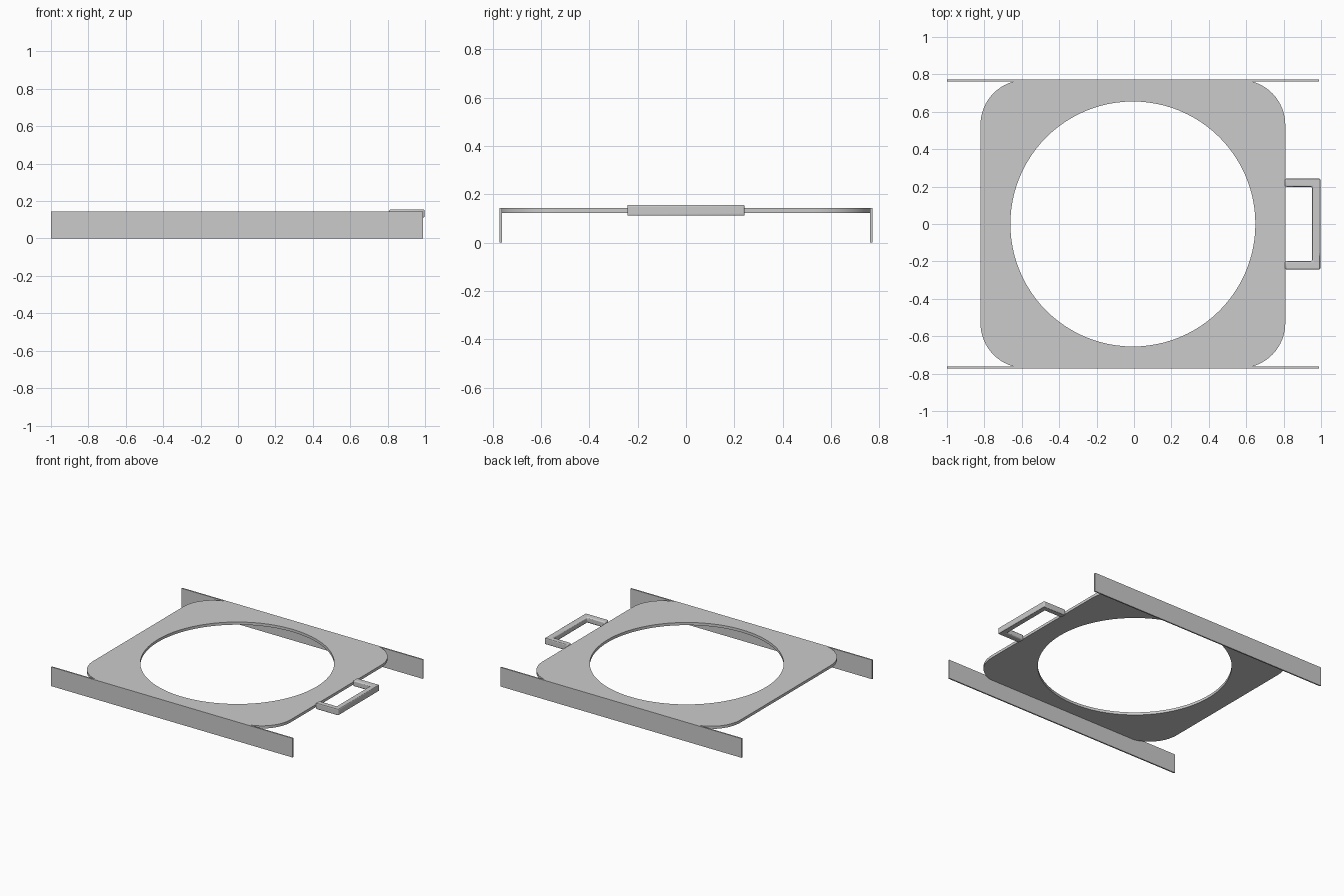
import bpy, bmesh, math

cube = bpy.data.objects.get("Cube")
if cube:
    bpy.data.objects.remove(cube, do_unlink=True)

grey = bpy.data.materials.new("plain grey")
grey.use_nodes = True
colour = (0.6, 0.6, 0.6, 1)
grey.diffuse_color = colour
grey.node_tree.nodes["Principled BSDF"].inputs["Base Color"].default_value = colour


def add_object(name, bm):
    bmesh.ops.recalc_face_normals(bm, faces=bm.faces)
    mesh = bpy.data.meshes.new(name)
    bm.to_mesh(mesh)
    bm.free()
    mesh.materials.append(grey)
    obj = bpy.data.objects.new(name, mesh)
    bpy.context.collection.objects.link(obj)
    return obj


def smooth(obj, degrees=35):
    bpy.ops.object.select_all(action='DESELECT')
    obj.select_set(True)
    bpy.context.view_layer.objects.active = obj
    bpy.ops.object.shade_smooth_by_angle(angle=math.radians(degrees))


def extrude_loops(name, loops, z0, z1):
    """Fill an outline, with any holes in it, and raise it from z0 to z1."""
    bm = bmesh.new()
    edges = []
    for loop in loops:
        verts = [bm.verts.new((x, y, z0)) for x, y in loop]
        edges += [bm.edges.new((a, b)) for a, b in zip(verts, verts[1:] + verts[:1])]
    bmesh.ops.triangle_fill(bm, edges=edges, use_beauty=True)
    ext = bmesh.ops.extrude_face_region(bm, geom=bm.faces[:], use_keep_orig=True)
    top = [g for g in ext["geom"] if isinstance(g, bmesh.types.BMVert)]
    bmesh.ops.translate(bm, verts=top, vec=(0, 0, z1 - z0))
    return add_object(name, bm)


def arc(cx, cy, radius, start, sweep, steps):
    return [(cx + radius * math.cos(math.radians(start + sweep * i / steps)),
             cy + radius * math.sin(math.radians(start + sweep * i / steps)))
            for i in range(steps + 1)]


# Plate with rounded corners and a large round opening
CX, HALF_X, HALF_Y, CORNER = -0.006, 0.815, 0.77, 0.24
outline = []
for i, (sx, sy) in enumerate([(1, 1), (-1, 1), (-1, -1), (1, -1)]):
    outline += arc(CX + sx * (HALF_X - CORNER), sy * (HALF_Y - CORNER), CORNER, 90 * i, 90, 16)
hole = arc(CX, 0, 0.655, 0, 360, 96)[:-1]
smooth(extrude_loops("plate", [outline, hole], 0.123, 0.143))

# Upright rail along the front and the back
for name, side in (("front_rail", -1), ("back_rail", 1)):
    y0, y1 = sorted((side * 0.762, side * 0.772))
    extrude_loops(name, [[(-1, y0), (0.99, y0), (0.99, y1), (-1, y1)]], 0, 0.143)

# Square handle with softened edges on the left side
half_handle = [(0.808, 0.243), (0.997, 0.243), (0.997, -0.243), (0.808, -0.243),
               (0.808, -0.199), (0.953, -0.199), (0.953, 0.199), (0.808, 0.199)]
handle = extrude_loops("handle", [half_handle], 0.112, 0.156)
bevel = handle.modifiers.new("soft edges", 'BEVEL')
bevel.width = 0.008
bevel.segments = 3
bevel.limit_method = 'ANGLE'
smooth(handle)
